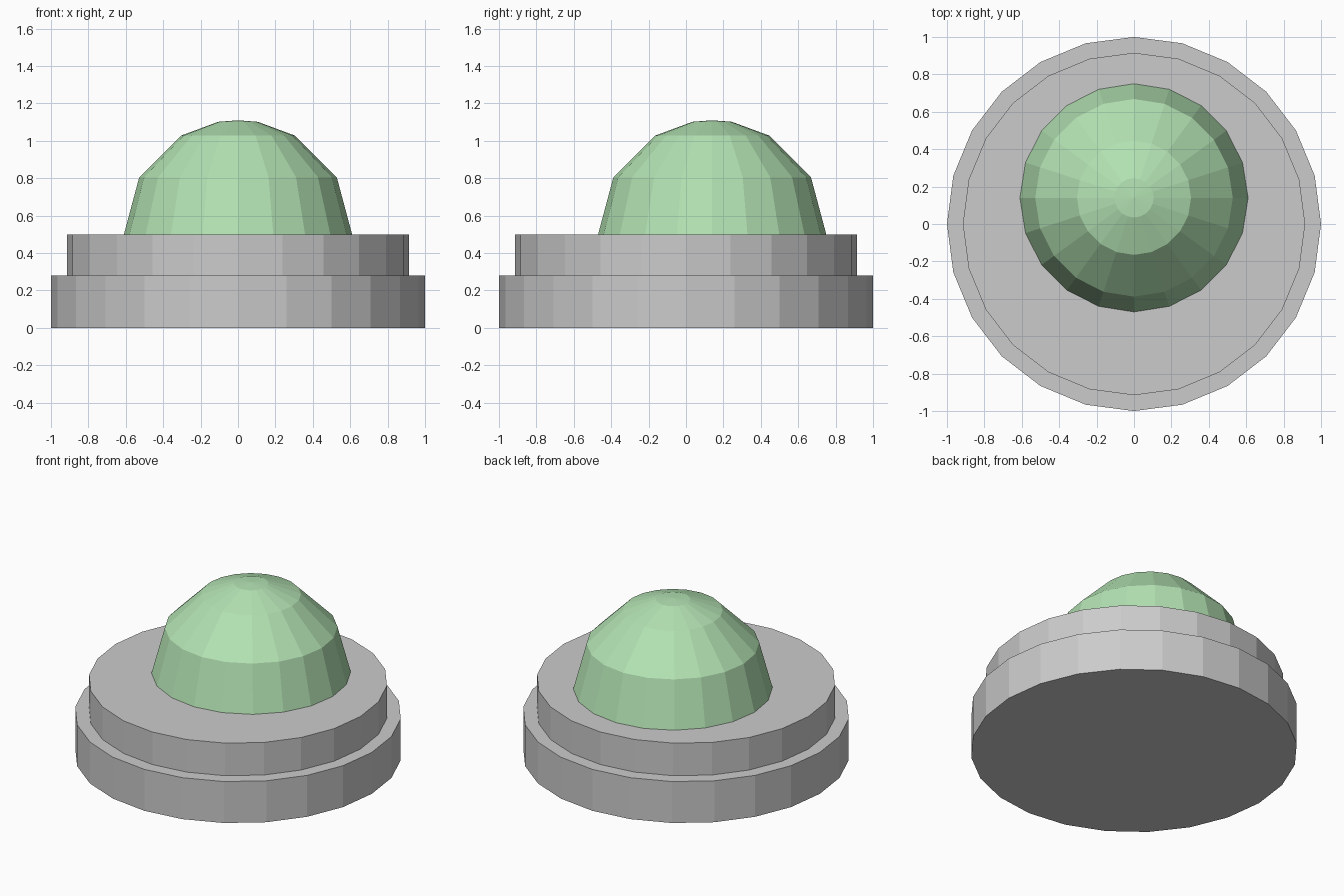
import bpy, bmesh
from math import cos, sin, tau

if "Cube" in bpy.data.objects:
    bpy.data.objects.remove(bpy.data.objects["Cube"])


def lathe(name, profile, sides, center=(0, 0), material=None):
    """Revolve a bottom-to-top (radius, z) profile; radius 0 makes an apex."""
    bm = bmesh.new()
    cx, cy = center
    rings = []
    for r, z in profile:
        if r == 0:
            rings.append([bm.verts.new((cx, cy, z))] * sides)
        else:
            rings.append([bm.verts.new((cx + r * cos(tau * i / sides),
                                        cy + r * sin(tau * i / sides), z))
                          for i in range(sides)])
    for low, high in zip(rings, rings[1:]):
        for i in range(sides):
            j = (i + 1) % sides
            corners = dict.fromkeys((low[i], low[j], high[j], high[i]))
            bm.faces.new(list(corners))
    # Close the open ends
    bm.faces.new(rings[0][::-1])
    if profile[-1][0] > 0:
        bm.faces.new(rings[-1])
    bmesh.ops.recalc_face_normals(bm, faces=bm.faces)
    mesh = bpy.data.meshes.new(name)
    bm.to_mesh(mesh)
    bm.free()
    obj = bpy.data.objects.new(name, mesh)
    bpy.context.collection.objects.link(obj)
    if material:
        mesh.materials.append(material)
    return obj


green = bpy.data.materials.new("green")
green.diffuse_color = (0.45, 0.76, 0.45, 1)
green.use_nodes = True
green.node_tree.nodes["Principled BSDF"].inputs["Base Color"].default_value = green.diffuse_color

# Stepped round base
lathe("base", [(1.0, 0), (1.0, 0.28), (0.915, 0.28), (0.915, 0.5)], 24)

# Off-centre faceted dome
R = 0.61
dome_profile = [(R * cos(a), 0.5 + R * sin(a))
                for a in (0, tau / 12, tau / 6)]
dome_profile += [(0.105, 1.102), (0, 0.5 + R)]
lathe("dome", dome_profile, 20, (0, 0.14), green)
